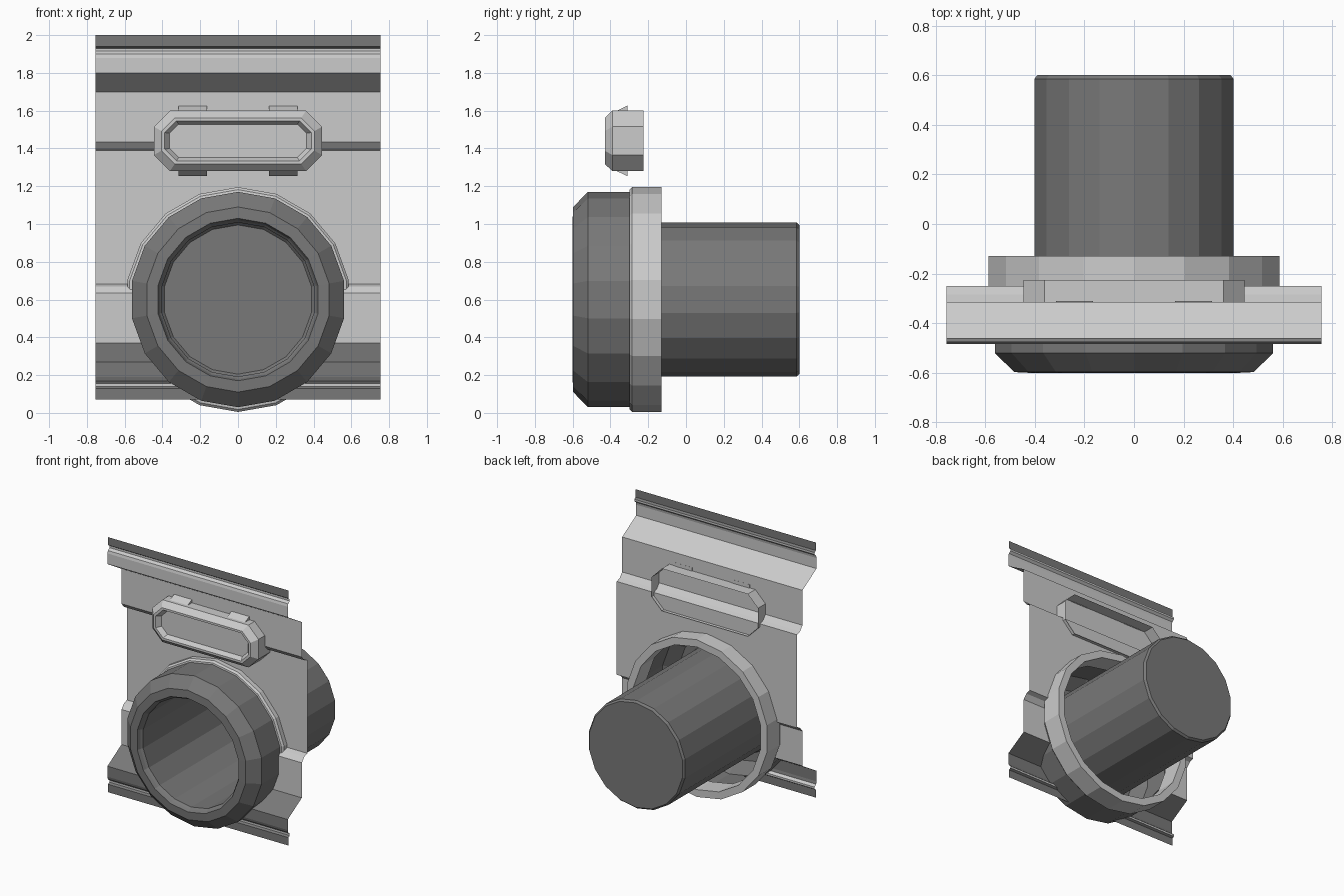
import bpy, bmesh, math
from mathutils import Vector

if "Cube" in bpy.data.objects:
    bpy.data.objects.remove(bpy.data.objects["Cube"])

SIDES, CZ = 18, 0.6          # round parts: side count and axis height


def material(name, v):
    m = bpy.data.materials.new(name)
    m.diffuse_color = (v, v, v, 1)
    m.use_nodes = True
    m.node_tree.nodes["Principled BSDF"].inputs["Base Color"].default_value = m.diffuse_color
    return m


GREY, DARK, PALE = material("grey", 0.53), material("dark", 0.19), material("pale", 0.76)


def finish(bm, name, mats, fix=True):
    if fix:
        bmesh.ops.recalc_face_normals(bm, faces=bm.faces[:])
    me = bpy.data.meshes.new(name)
    for m in mats:
        me.materials.append(m)
    bm.to_mesh(me)
    bm.free()
    ob = bpy.data.objects.new(name, me)
    bpy.context.collection.objects.link(ob)
    return ob


def loft(rings, name, mats, closed=False, cap_end=False):
    """Bridge equal-length rings of points; the end cap takes the last material."""
    bm = bmesh.new()
    vs = [[bm.verts.new(p) for p in r] for r in rings]
    pairs = list(zip(vs, vs[1:])) + ([(vs[-1], vs[0])] if closed else [])
    for a, b in pairs:
        n = len(a)
        for i in range(n):
            j = (i + 1) % n
            bm.faces.new((a[i], a[j], b[j], b[i]))
    if cap_end:
        bm.faces.new(vs[-1]).material_index = len(mats) - 1
    return finish(bm, name, mats)


def circle(r, y):
    return [(r * math.sin(2 * math.pi * i / SIDES), y,
             CZ + r * math.cos(2 * math.pi * i / SIDES)) for i in range(SIDES)]


def octagon(hx, hz, c, y, cz=1.44):
    pts = [(hx, hz - c), (hx - c, hz), (c - hx, hz), (-hx, hz - c),
           (-hx, c - hz), (c - hx, -hz), (hx - c, -hz), (hx, c - hz)]
    return [(x, y, cz + z) for x, z in pts]


def prism(profile, x0, x1, name):
    bm = bmesh.new()
    a = [bm.verts.new((x0, y, z)) for y, z in profile]
    b = [bm.verts.new((x1, y, z)) for y, z in profile]
    bm.faces.new(a)
    bm.faces.new(b[::-1])
    for i in range(len(a)):
        j = (i + 1) % len(a)
        bm.faces.new((a[i], b[i], b[j], a[j]))
    return finish(bm, name, [GREY])


# Stepped wall sheet: half profile (y, z) mirrored about its middle height
half = [(-0.475, 2.0), (-0.475, 1.94), (-0.46, 1.93), (-0.46, 1.915),
        (-0.478, 1.90), (-0.483, 1.88), (-0.483, 1.80), (-0.315, 1.70),
        (-0.315, 1.435), (-0.285, 1.40), (-0.25, 1.388)]
profile = half + [(y, 2.07 - z) for y, z in reversed(half)]
bm = bmesh.new()
left = [bm.verts.new((-0.755, y, z)) for y, z in profile]
right = [bm.verts.new((0.755, y, z)) for y, z in profile]
for i in range(len(profile) - 1):
    f = bm.faces.new((left[i], left[i + 1], right[i + 1], right[i]))
    z = f.calc_center_median().z
    # dark top edge, dark skirting and bottom edge
    f.material_index = int(z > 1.932 or 0.18 < z < 0.36 or z < 0.138)

# Polygonal opening in the wall behind the pipe mouth
centre = Vector((0, 0, CZ))
apothem = 0.555 * math.cos(math.pi / SIDES)
normals = [Vector((math.sin(a), 0, math.cos(a))) for a in
           (2 * math.pi * (i + 0.5) / SIDES for i in range(SIDES))]
for n in normals:
    bmesh.ops.bisect_plane(bm, geom=bm.verts[:] + bm.edges[:] + bm.faces[:],
                           dist=1e-5, plane_co=centre + n * apothem, plane_no=n)
inside = [f for f in bm.faces if all(
    (f.calc_center_median() - centre).dot(n) < apothem for n in normals)]
bmesh.ops.delete(bm, geom=inside, context='FACES')
bmesh.ops.dissolve_limit(bm, angle_limit=math.radians(1), delimit={'MATERIAL'},
                         verts=bm.verts[:], edges=bm.edges[:])
finish(bm, "wall_panel", [GREY, DARK], fix=False)

# Pipe: flared mouth, deep bore and closed rear end as one shell
pipe = [(0.57, -0.29), (0.57, -0.52), (0.49, -0.597), (0.43, -0.6),
        (0.42, -0.575), (0.408, -0.56), (0.408, 0.585), (0.395, 0.6)]
loft([circle(r, y) for r, y in pipe], "pipe", [DARK], cap_end=True)

# Flange ring behind the mouth
flange = [(0.57, -0.30), (0.582, -0.298), (0.595, -0.285), (0.595, -0.13),
          (0.54, -0.13), (0.54, -0.29)]
loft([circle(r, y) for r, y in flange], "flange_ring", [GREY], closed=True)

# Window frame with recessed pale pane
frame = [(0.445, 0.16, 0.085, -0.225), (0.445, 0.16, 0.085, -0.39),
         (0.405, 0.122, 0.07, -0.43), (0.388, 0.106, 0.062, -0.43),
         (0.362, 0.088, 0.048, -0.395)]
loft([octagon(*f) for f in frame], "window_frame", [GREY, PALE], cap_end=True)

# Wedge clips above and below the window
for side in (-1, 1):
    for end, label in ((1, "upper"), (-1, "lower")):
        wedge = [(y, 1.44 + end * h) for y, h in
                 ((-0.37, 0.158), (-0.31, 0.187), (-0.31, 0.158))]
        prism(wedge, side * 0.24 - 0.075, side * 0.24 + 0.075,
              f"{label}_clip_{'left' if side < 0 else 'right'}")
